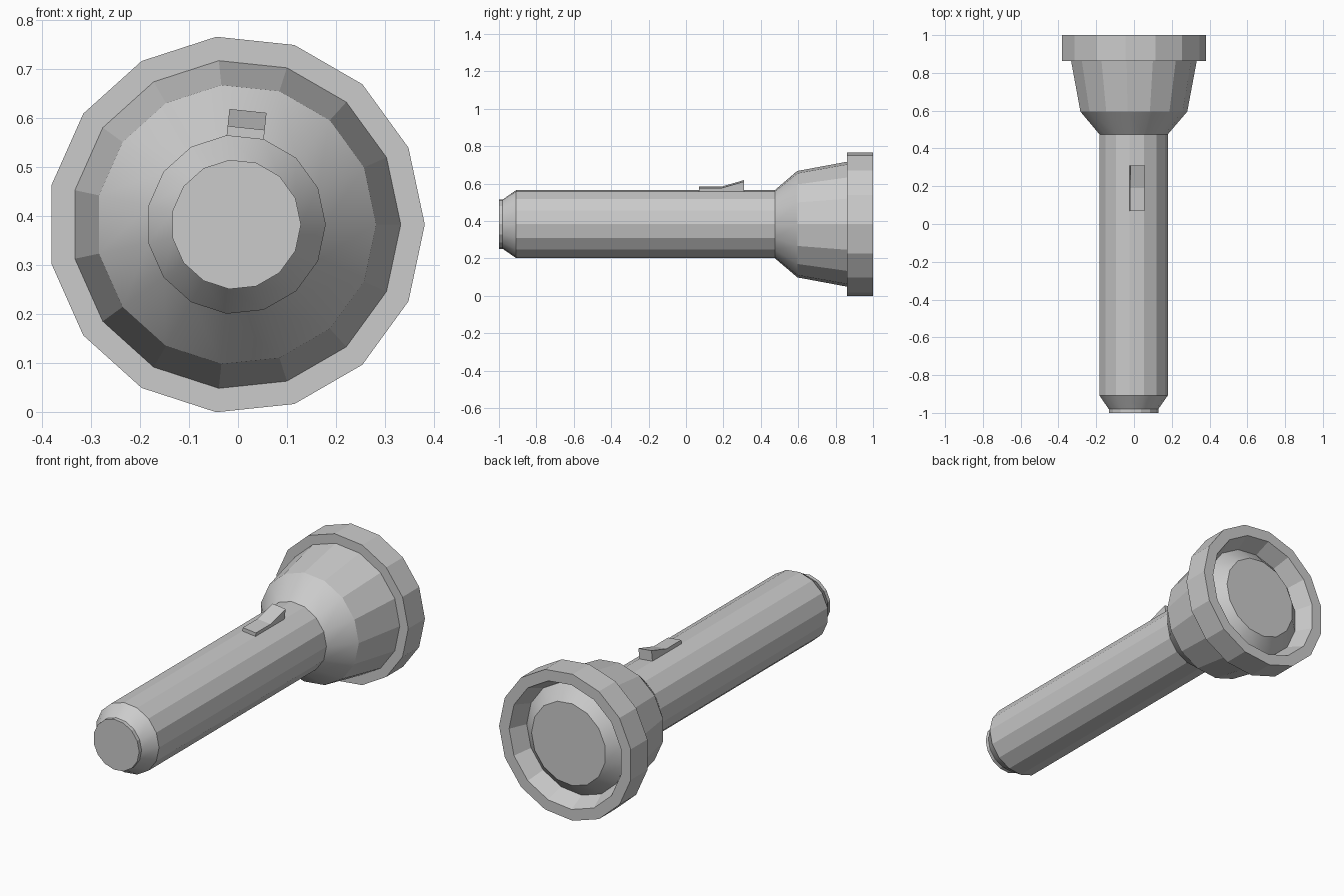
import bpy, bmesh
from math import cos, sin, radians, pi
from mathutils import Vector

if "Cube" in bpy.data.objects:
    bpy.data.objects.remove(bpy.data.objects["Cube"])

SIDES = 15
CENTRE = Vector((-0.004, 0, 0.383))


def finish(bm, name):
    bmesh.ops.recalc_face_normals(bm, faces=bm.faces)
    mesh = bpy.data.meshes.new(name)
    bm.to_mesh(mesh)
    bm.free()
    obj = bpy.data.objects.new(name, mesh)
    bpy.context.collection.objects.link(obj)
    return obj


def lathe(name, profile, smooth_bands=()):
    """Turn (y, radius) points around the torch axis, closing both ends."""
    bm = bmesh.new()
    rings = []
    for y, r in profile:
        rings.append([bm.verts.new(CENTRE + Vector((
            r * cos(2 * pi * k / SIDES), y, r * sin(2 * pi * k / SIDES))))
            for k in range(SIDES)])
    for i, (a, b) in enumerate(zip(rings, rings[1:])):
        for k in range(SIDES):
            n = (k + 1) % SIDES
            face = bm.faces.new((a[k], a[n], b[n], b[k]))
            face.smooth = i in smooth_bands
    bm.faces.new(rings[0])
    bm.faces.new(rings[-1])
    return finish(bm, name)


# Tail cap, barrel, flared head, bezel ring and recessed domed lens
lathe("torch_body", [
    (-1.0, 0.1325), (-0.98, 0.1325), (-0.908, 0.183),
    (0.475, 0.183), (0.595, 0.286), (0.862, 0.336),
    (0.862, 0.385), (1.0, 0.385), (1.0, 0.327),
    (0.91, 0.288), (0.975, 0.215),
], smooth_bands=(1, 3, 9))

# Slide switch: side profile (y, height) extruded across one barrel facet
facet = radians(84)
out = Vector((cos(facet), 0, sin(facet)))
across = Vector((sin(facet), 0, -cos(facet)))
apothem = 0.183 * cos(pi / SIDES)
half = 0.183 * sin(pi / SIDES)
bm = bmesh.new()
outline = [(0.07, -0.004), (0.07, 0.019), (0.19, 0.019),
           (0.31, 0.054), (0.31, -0.004)]
verts = [bm.verts.new(CENTRE + Vector((0, y, 0)) + out * (apothem + h) - across * half)
         for y, h in outline]
side = bm.faces.new(verts)
ext = bmesh.ops.extrude_face_region(bm, geom=[side])
moved = [g for g in ext["geom"] if isinstance(g, bmesh.types.BMVert)]
bmesh.ops.translate(bm, verts=moved, vec=across * 2 * half)
if not side.is_valid or len(bm.faces) < 7:
    bmesh.ops.holes_fill(bm, edges=bm.edges, sides=0)
finish(bm, "switch")
